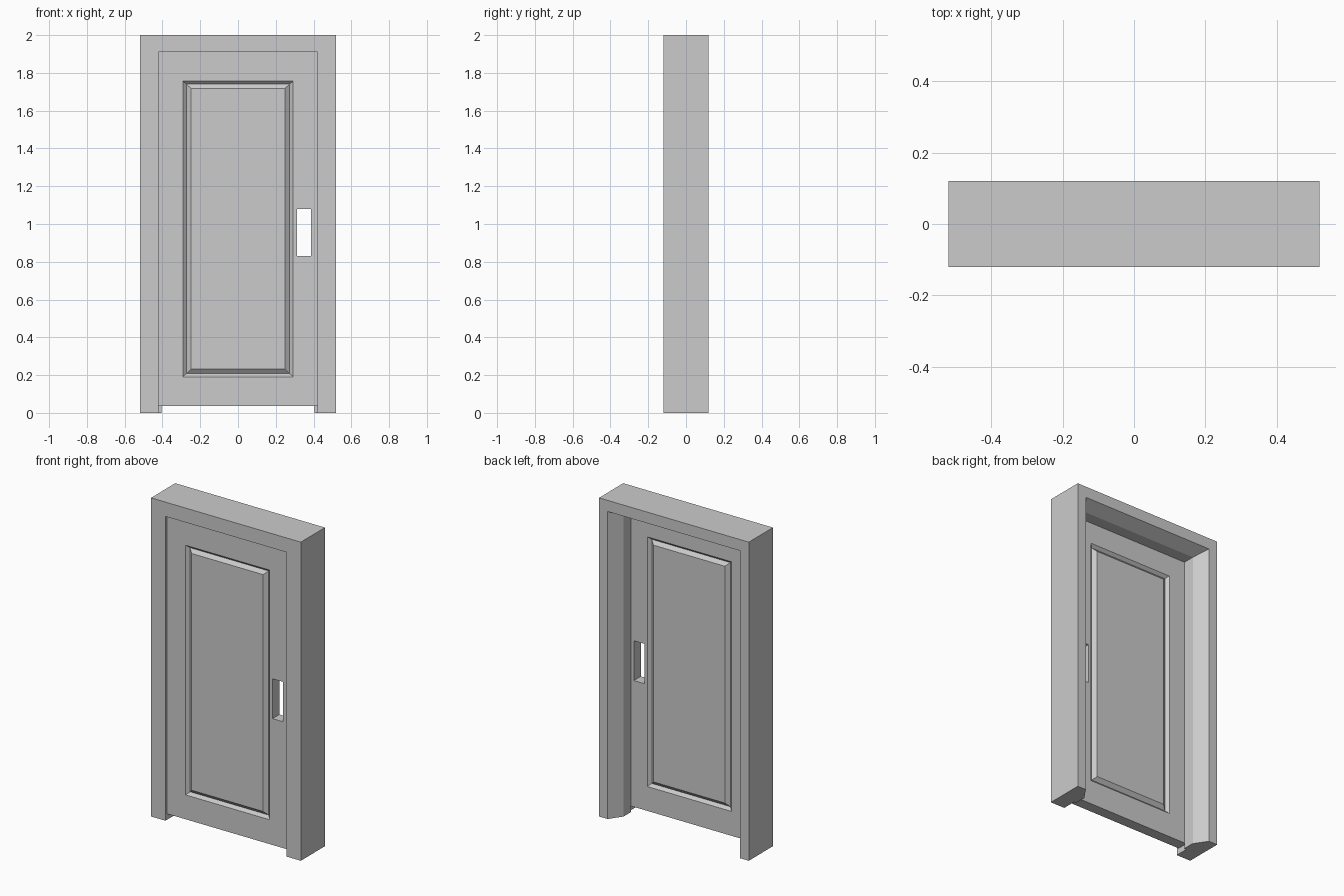
import bpy, bmesh

if "Cube" in bpy.data.objects:
    bpy.data.objects.remove(bpy.data.objects["Cube"])


def make_object(name, bm):
    bmesh.ops.recalc_face_normals(bm, faces=bm.faces)
    mesh = bpy.data.meshes.new(name)
    bm.to_mesh(mesh)
    bm.free()
    obj = bpy.data.objects.new(name, mesh)
    bpy.context.collection.objects.link(obj)
    return obj


def bridge(bm, a, b, closed=True):
    for i in range(len(a) if closed else len(a) - 1):
        j = (i + 1) % len(a)
        bm.faces.new((a[i], a[j], b[j], b[i]))


# Door frame: cross-section (half width, top height, depth) swept up, over and down
section = [(0.52, 2.0, -0.12), (0.42, 1.91, -0.12), (0.42, 1.91, -0.035),
           (0.405, 1.89, -0.035), (0.405, 1.89, 0.04), (0.46, 1.93, 0.12),
           (0.52, 2.0, 0.12)]
bm = bmesh.new()
paths = [[bm.verts.new(p) for p in ((-x, y, 0), (-x, y, z), (x, y, z), (x, y, 0))]
         for x, z, y in section]
for i, path in enumerate(paths):
    bridge(bm, path, paths[(i + 1) % len(paths)], closed=False)
for end in (0, 3):
    bm.faces.new([path[end] for path in paths])
make_object("door_frame", bm)

# Door leaf: nested rectangles (half width, bottom, top, half thickness)
# describing the slab edge, the sunken groove and the raised panel
MID_Y = -0.0685
rects = [(0.248, 0.232, 1.718, 0.037), (0.273, 0.208, 1.740, 0.017),
         (0.292, 0.190, 1.757, 0.0345), (0.42, 0.037, 1.91, 0.0345)]
steps = [(r, -1) for r in rects] + [(r, 1) for r in reversed(rects)]
bm = bmesh.new()
loops = []
for (w, lo, hi, t), side in steps:
    y = MID_Y + side * t
    loops.append([bm.verts.new(p) for p in ((-w, y, lo), (w, y, lo), (w, y, hi), (-w, y, hi))])
for a, b in zip(loops, loops[1:]):
    bridge(bm, a, b)
bm.faces.new(loops[0])
bm.faces.new(loops[-1])
door = make_object("door_leaf", bm)

# Hand-pull slot cut right through the leaf
bpy.ops.mesh.primitive_cube_add(size=1, location=(0.349, MID_Y, 0.955))
cutter = bpy.context.object
cutter.name = "pull_slot_cutter"
cutter.scale = (0.074, 0.2, 0.25)
cutter.hide_render = True
cut = door.modifiers.new("pull_slot", 'BOOLEAN')
cut.operation = 'DIFFERENCE'
cut.solver = 'EXACT'
cut.object = cutter
bpy.context.view_layer.objects.active = door
bpy.ops.object.modifier_apply(modifier=cut.name)
bpy.data.objects.remove(cutter)
